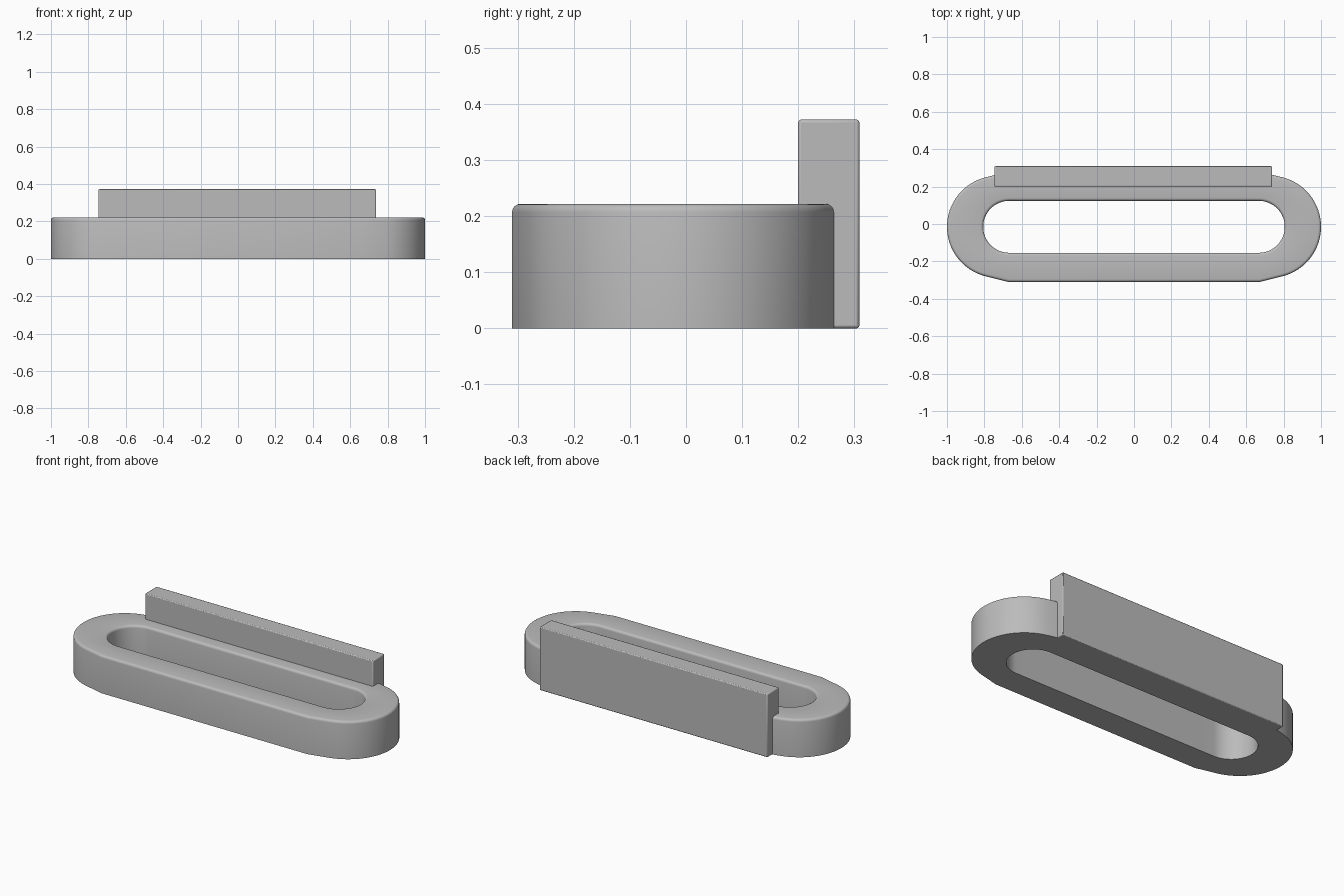
import bpy, bmesh, math

if "Cube" in bpy.data.objects:
    bpy.data.objects.remove(bpy.data.objects["Cube"], do_unlink=True)

grey = bpy.data.materials.new("plain grey")
grey.use_nodes = True
colour = (0.5, 0.5, 0.5, 1)
grey.diffuse_color = colour
grey.node_tree.nodes["Principled BSDF"].inputs["Base Color"].default_value = colour

HEIGHT = 0.222
CENTRE_Y = -0.015
ROUND = 0.015
STEPS = 32


def finish(bm, name):
    bmesh.ops.recalc_face_normals(bm, faces=bm.faces)
    mesh = bpy.data.meshes.new(name)
    bm.to_mesh(mesh)
    bm.free()
    mesh.materials.append(grey)
    obj = bpy.data.objects.new(name, mesh)
    bpy.context.collection.objects.link(obj)
    bpy.ops.object.select_all(action="DESELECT")
    obj.select_set(True)
    bpy.context.view_layer.objects.active = obj
    bpy.ops.object.shade_smooth_by_angle(angle=math.radians(30))
    return obj


def outline(flat_x, half_width, arc_x, radius, sweep):
    """Closed slot outline: straight sides with an arc at each end."""
    end = [(flat_x, -half_width)]
    for i in range(STEPS + 1):
        a = math.radians(sweep * (2 * i / STEPS - 1))
        end.append((arc_x + radius * math.cos(a), radius * math.sin(a)))
    end.append((flat_x, half_width))
    return end + [(-x, -y) for x, y in end]


def outer(inset):
    return outline(0.67, 0.295 - inset, 0.727, 0.273 - inset, 76)


def inner(inset):
    return outline(0.6, 0.139 + inset, 0.667, 0.139 + inset, 90)


# Slotted base ring: loops run up the outside, over the top and down the hole
arc = [math.radians(a) for a in (0, 22.5, 45, 67.5, 90)]
bends = [(ROUND * (1 - math.cos(a)), HEIGHT - ROUND * (1 - math.sin(a))) for a in arc]
stations = [(outer(0), 0)]
stations += [(outer(d), z) for d, z in bends]
stations += [(inner(d), z) for d, z in reversed(bends)]
stations += [(inner(0), 0)]

bm = bmesh.new()
loops = [[bm.verts.new((x, y + CENTRE_Y, z)) for x, y in pts] for pts, z in stations]
for a, b in zip(loops, loops[1:] + loops[:1]):
    for i in range(len(a)):
        j = (i + 1) % len(a)
        bm.faces.new((a[i], a[j], b[j], b[i]))
finish(bm, "slotted_base")

# Upright rail along the back
bm = bmesh.new()
bmesh.ops.create_cube(bm, size=1)
for v in bm.verts:
    v.co = (v.co.x * 1.484 - 0.004, v.co.y * 0.109 + 0.2545, (v.co.z + 0.5) * 0.372)
rail = finish(bm, "back_rail")
bevel = rail.modifiers.new("soft edges", "BEVEL")
bevel.width = 0.005
bevel.segments = 2
